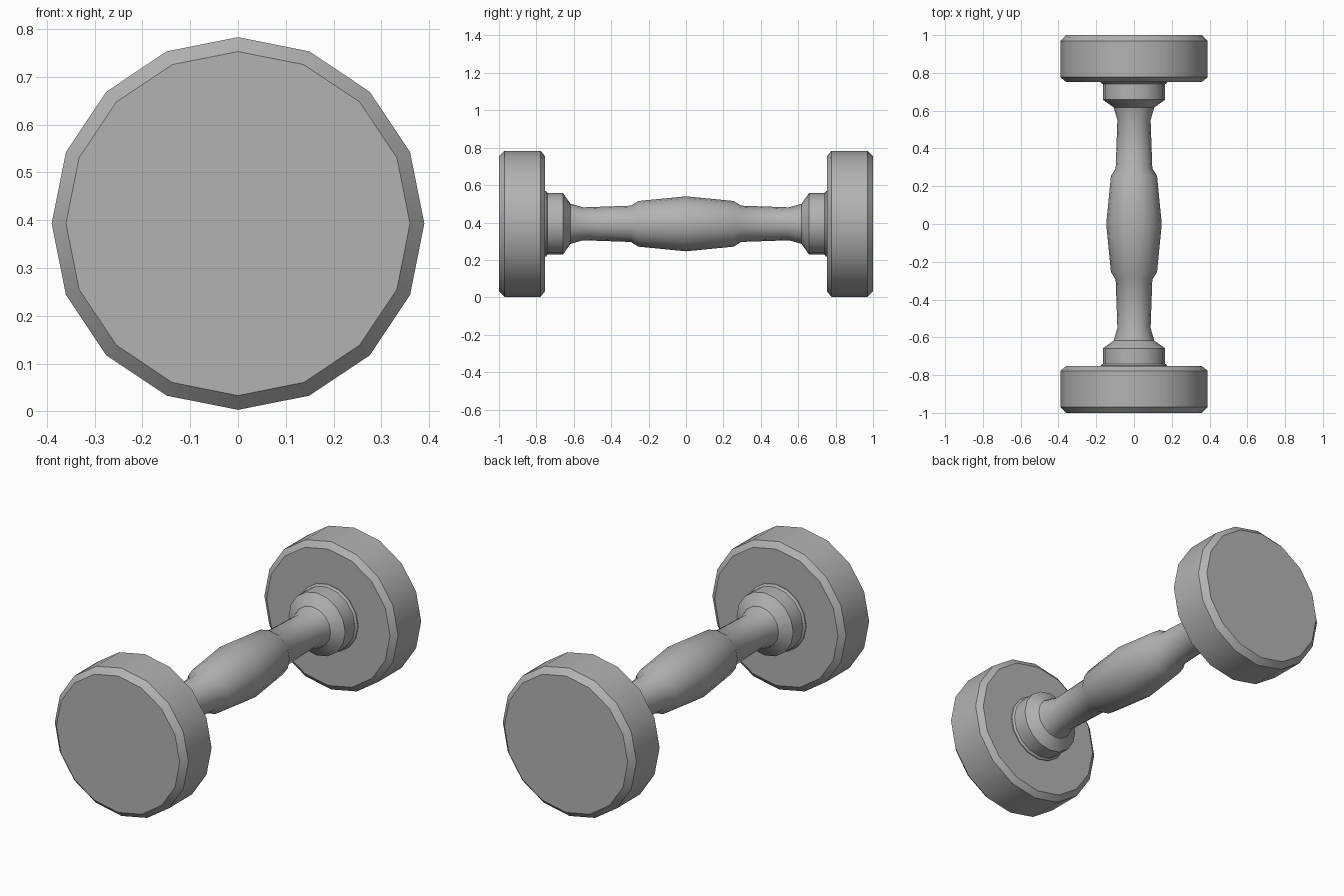
import bpy
import bmesh
import math

SIDES = 16
AXIS_Z = 0.393

cube = bpy.data.objects.get("Cube")
if cube:
    bpy.data.objects.remove(cube, do_unlink=True)

# Single grey metal
metal = bpy.data.materials.new("grey metal")
metal.use_nodes = True
colour = (0.45, 0.45, 0.45, 1.0)
metal.diffuse_color = colour
metal.node_tree.nodes["Principled BSDF"].inputs["Base Color"].default_value = colour


def lathe(name, profile):
    """Revolve (y, radius) points around the bar axis and cap both ends."""
    bm = bmesh.new()
    rings = []
    for y, radius in profile:
        angles = [2 * math.pi * i / SIDES for i in range(SIDES)]
        rings.append([bm.verts.new((radius * math.sin(a), y, AXIS_Z + radius * math.cos(a)))
                      for a in angles])
    for a, b in zip(rings, rings[1:]):
        for i in range(SIDES):
            j = (i + 1) % SIDES
            bm.faces.new((a[i], a[j], b[j], b[i]))
    bm.faces.new(rings[0])
    bm.faces.new(rings[-1])
    bmesh.ops.recalc_face_normals(bm, faces=bm.faces)
    mesh = bpy.data.meshes.new(name)
    bm.to_mesh(mesh)
    bm.free()
    mesh.materials.append(metal)
    obj = bpy.data.objects.new(name, mesh)
    bpy.context.collection.objects.link(obj)
    bpy.ops.object.select_all(action="DESELECT")
    obj.select_set(True)
    bpy.context.view_layer.objects.active = obj
    bpy.ops.object.shade_smooth_by_angle(angle=math.radians(32))
    return obj


# Swelling handle, mirrored about its middle
half = [(0, 0.147), (0.255, 0.122), (0.295, 0.097), (0.55, 0.088), (0.62, 0.108)]
lathe("handle", [(-y, r) for y, r in reversed(half[1:])] + half)

# Collars and chamfered weights at both ends
collar = [(0.618, 0.108), (0.658, 0.165), (0.74, 0.165), (0.748, 0.175), (0.76, 0.175)]
weight = [(0.753, 0.36), (0.777, 0.39), (0.97, 0.39), (1.0, 0.36)]
for side, sign in (("front", -1), ("back", 1)):
    lathe(side + "_collar", [(sign * y, r) for y, r in collar])
    lathe(side + "_weight", [(sign * y, r) for y, r in weight])
